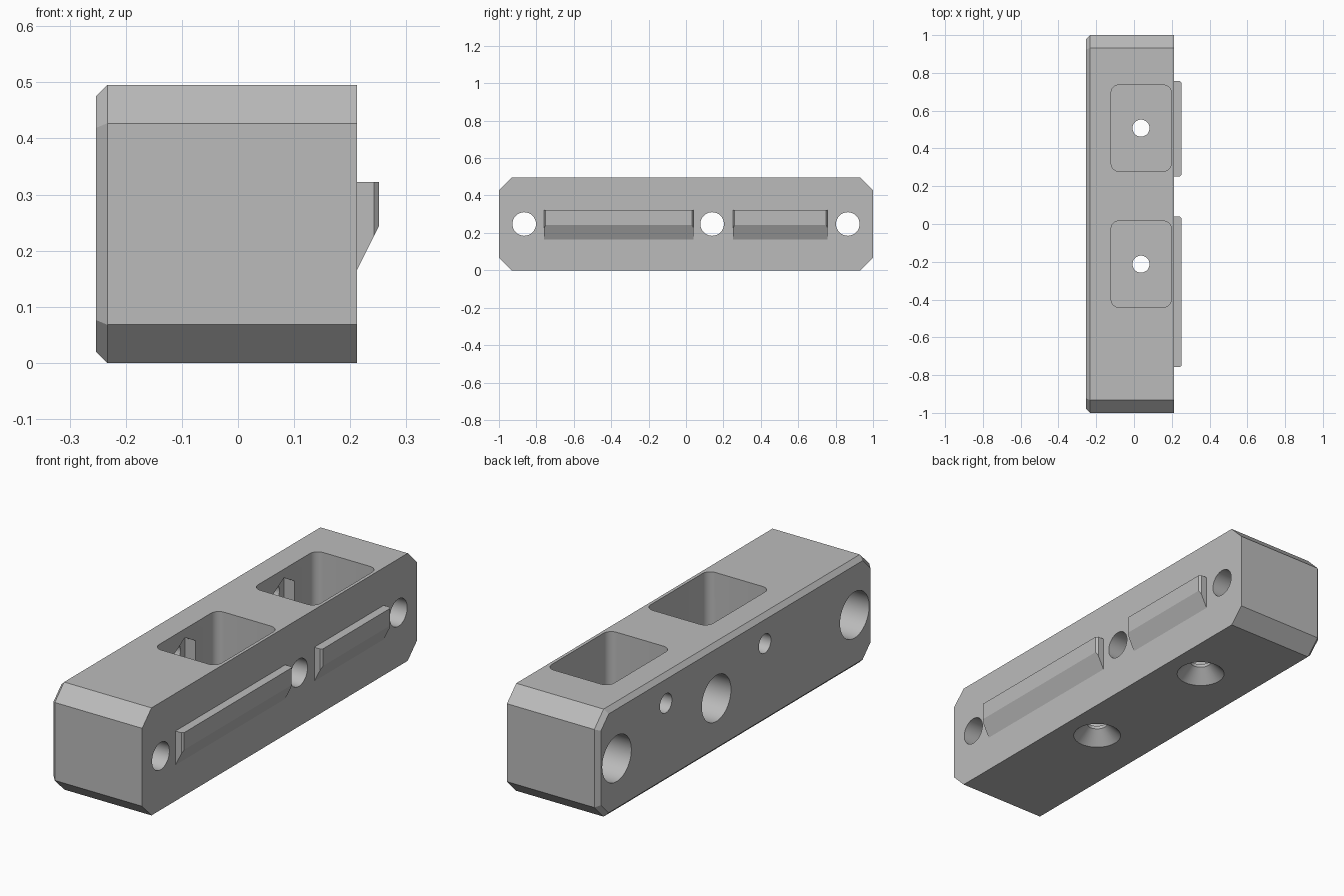
import bpy
import bmesh
from math import cos, sin, pi, radians

cube = bpy.data.objects.get("Cube")
if cube:
    bpy.data.objects.remove(cube, do_unlink=True)

grey = bpy.data.materials.new("plain grey")
grey.use_nodes = True
colour = (0.5, 0.5, 0.5, 1)
grey.diffuse_color = colour
grey.node_tree.nodes["Principled BSDF"].inputs["Base Color"].default_value = colour

X0, X1, MID_Z = -0.253, 0.212, 0.2475


def loft(name, sections):
    """Closed solid through a row of matching point loops."""
    bm = bmesh.new()
    rings = [[bm.verts.new(p) for p in s] for s in sections]
    n = len(rings[0])
    for a, b in zip(rings, rings[1:]):
        for i in range(n):
            j = (i + 1) % n
            bm.faces.new((a[i], a[j], b[j], b[i]))
    bm.faces.new(rings[0])
    bm.faces.new(rings[-1])
    bmesh.ops.recalc_face_normals(bm, faces=bm.faces)
    mesh = bpy.data.meshes.new(name)
    bm.to_mesh(mesh)
    bm.free()
    mesh.materials.append(grey)
    obj = bpy.data.objects.new(name, mesh)
    bpy.context.collection.objects.link(obj)
    return obj


def circle(r, sides=48):
    return [(r * cos(pi / 2 + 2 * pi * i / sides), r * sin(pi / 2 + 2 * pi * i / sides))
            for i in range(sides)]


def bore_x(y, z, steps, sides=48):
    """Turned cutter along x; steps are (x, radius)."""
    return loft("bore_cutter", [[(x, y + a, z + b) for a, b in circle(r, sides)]
                                for x, r in steps])


def bore_z(x, y, steps):
    """Turned cutter along z; steps are (z, radius)."""
    return loft("screw_cutter", [[(x + a, y + b, z) for a, b in circle(r)]
                                 for z, r in steps])


def cut_octagon(x, inset):
    """Block outline with cut corners, moved inward by inset."""
    h, v = 1 - inset, MID_Z - inset
    c = 0.068 - inset * 0.586
    pts = [(h, v - c), (h - c, v), (c - h, v), (-h, v - c),
           (-h, c - v), (c - h, -v), (h - c, -v), (h, c - v)]
    return [(x, y, MID_Z + z) for y, z in pts]


def rounded_box(x0, x1, y0, y1, z, r=0.04, steps=8):
    pts = []
    corners = [(x1 - r, y1 - r), (x0 + r, y1 - r), (x0 + r, y0 + r), (x1 - r, y0 + r)]
    for k, (cx, cy) in enumerate(corners):
        for i in range(steps + 1):
            t = (k + i / steps) * pi / 2
            pts.append((cx + r * cos(t), cy + r * sin(t), z))
    return pts


# Main block with a chamfered rim on the -x face
block = loft("block", [cut_octagon(X0, 0.02), cut_octagon(X0 + 0.02, 0), cut_octagon(X1, 0)])

cutters = []
# Counterbored cross holes
for y in (-0.865, 0.14, 0.865):
    cutters.append(bore_x(y, MID_Z, [(X0 - 0.05, 0.106), (X0 + 0.27, 0.106)]))
    cutters.append(bore_x(y, MID_Z, [(X0 + 0.2, 0.063), (X1 + 0.05, 0.063)]))

# Top pockets, each with a side screw hole, nut recess and countersunk floor hole
for y in (-0.2125, 0.5075):
    cutters.append(loft("pocket_cutter", [rounded_box(-0.121, 0.197, y - 0.228, y + 0.228, z)
                                          for z in (0.075, 0.6)]))
    cutters.append(bore_x(y, 0.365, [(X0 - 0.05, 0.044), (-0.05, 0.044)]))
    cutters.append(bore_x(y, 0.365, [(-0.175, 0.09), (-0.08, 0.09)], 6))
    cutters.append(bore_z(0.037, y, [(-0.02, 0.125), (0.06, 0.045), (0.12, 0.045)]))

for cutter in cutters:
    cutter.hide_render = True
    mod = block.modifiers.new("cut", 'BOOLEAN')
    mod.operation = 'DIFFERENCE'
    mod.solver = 'EXACT'
    mod.object = cutter

# Bake the cuts, then drop the cutters
depsgraph = bpy.context.evaluated_depsgraph_get()
baked = bpy.data.meshes.new_from_object(block.evaluated_get(depsgraph))
block.modifiers.clear()
block.data = baked
baked.materials.clear()
baked.materials.append(grey)
for cutter in cutters:
    bpy.data.objects.remove(cutter, do_unlink=True)


# Side rails with a sloped underside and chamfered ends
def rail_section(y, out):
    slope_z = 0.165 + (out - X1) * 2
    return [(0.207, y, 0.322), (out, y, 0.322), (out, y, slope_z), (0.207, y, 0.155)]


for name, y0, y1 in (("long_rail", -0.758, 0.04), ("short_rail", 0.252, 0.757)):
    loft(name, [rail_section(y0, 0.242), rail_section(y0 + 0.008, 0.251),
                rail_section(y1 - 0.008, 0.251), rail_section(y1, 0.242)])

# Smooth bores, crisp edges
bpy.ops.object.select_all(action='DESELECT')
block.select_set(True)
bpy.context.view_layer.objects.active = block
bpy.ops.object.shade_smooth_by_angle(angle=radians(25))
